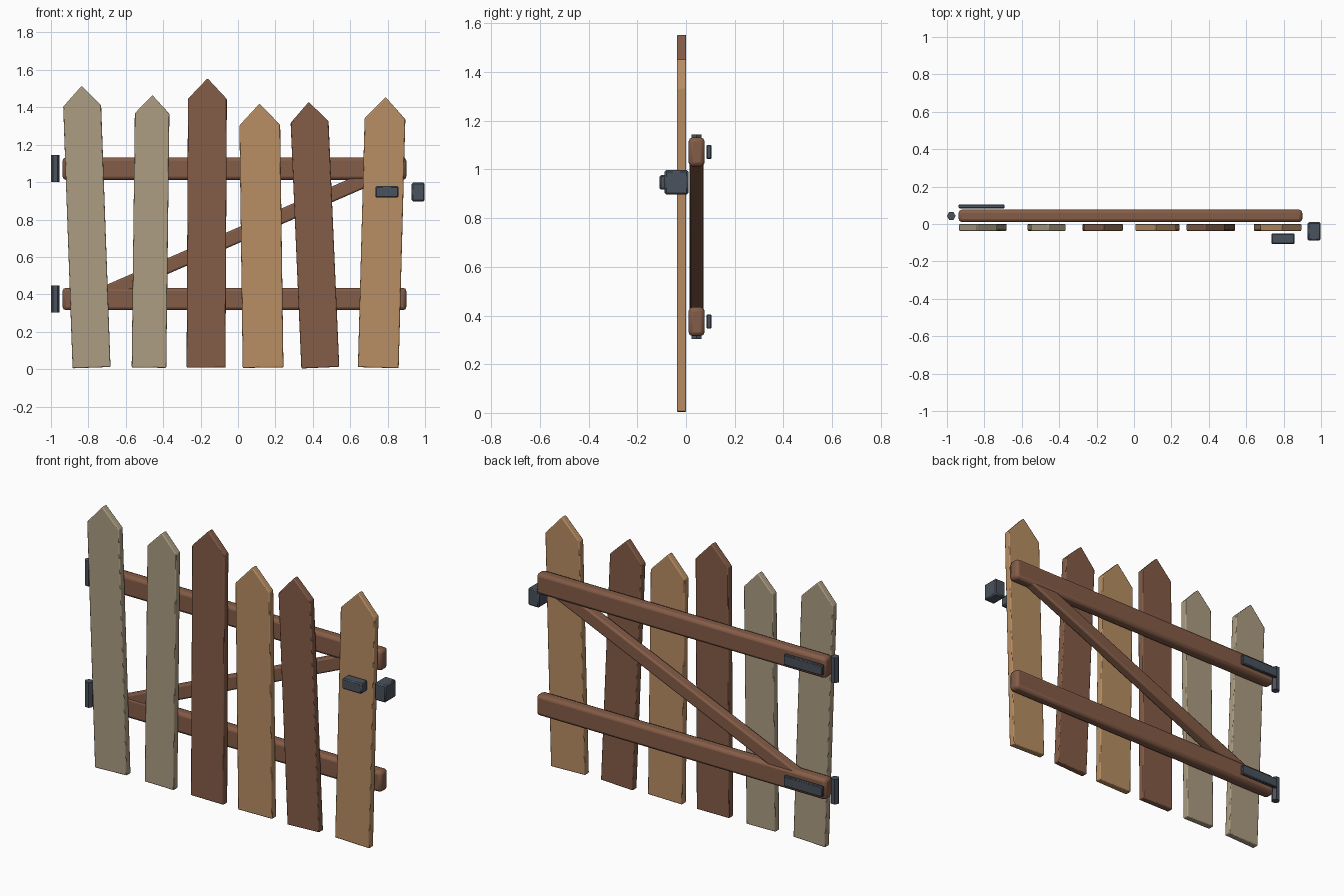
import bpy
import bmesh
from math import atan2, hypot, pi
from mathutils import Matrix

cube = bpy.data.objects.get("Cube")
if cube:
    bpy.data.objects.remove(cube, do_unlink=True)


def linear(c):
    c /= 255
    return c / 12.92 if c <= 0.04045 else ((c + 0.055) / 1.055) ** 2.4


def material(name, rgb):
    mat = bpy.data.materials.new(name)
    colour = [linear(c) for c in rgb] + [1]
    mat.diffuse_color = colour
    mat.use_nodes = True
    mat.node_tree.nodes["Principled BSDF"].inputs["Base Color"].default_value = colour
    return mat


weathered = material("weathered wood", (172, 157, 130))
brown = material("brown wood", (132, 92, 71))
tan = material("tan wood", (184, 142, 99))
iron = material("dark iron", (74, 82, 93))


def finish(name, bm, mat, bevel, segments=2):
    """Turn a bmesh into an object with softened edges."""
    bmesh.ops.recalc_face_normals(bm, faces=bm.faces[:])
    mesh = bpy.data.meshes.new(name)
    bm.to_mesh(mesh)
    bm.free()
    mesh.materials.append(mat)
    obj = bpy.data.objects.new(name, mesh)
    bpy.context.collection.objects.link(obj)
    if bevel:
        mod = obj.modifiers.new("soft edges", "BEVEL")
        mod.width = bevel
        mod.segments = segments
        mod.limit_method = "ANGLE"
    bpy.ops.object.select_all(action="DESELECT")
    obj.select_set(True)
    bpy.context.view_layer.objects.active = obj
    bpy.ops.object.shade_smooth_by_angle(angle=pi / 5)
    return obj


def box(name, low, high, mat, bevel, segments=2, turn=0):
    """Box between two corners, turned about y through its centre."""
    size = [b - a for a, b in zip(low, high)]
    centre = [(a + b) / 2 for a, b in zip(low, high)]
    bm = bmesh.new()
    bmesh.ops.create_cube(bm, size=1, matrix=Matrix.Translation(centre)
                          @ Matrix.Rotation(turn, 4, "Y") @ Matrix.Diagonal((*size, 1)))
    return finish(name, bm, mat, bevel, segments)


def picket(name, foot, tip, top, width, mat):
    """Pointed board leaning from its foot x to its tip x."""
    length, half = top - 0.008, width / 2
    shoulder = length - width * 0.53
    outline = [(-half, 0), (half, 0), (half, shoulder), (0, length), (-half, shoulder)]
    bm = bmesh.new()
    face = bm.faces.new([bm.verts.new((x, -0.037, z)) for x, z in outline])
    ext = bmesh.ops.extrude_face_region(bm, geom=[face])
    moved = [g for g in ext["geom"] if isinstance(g, bmesh.types.BMVert)]
    bmesh.ops.translate(bm, verts=moved, vec=(0, 0.038, 0))
    lean = atan2(tip - foot, length)
    bm.transform(Matrix.Translation((foot, 0, 0.008)) @ Matrix.Rotation(lean, 4, "Y"))
    finish(name, bm, mat, 0.005)


# Pickets: foot x, tip x, top height, width
pickets = [
    (-0.783, -0.837, 1.515, 0.203, weathered),
    (-0.476, -0.458, 1.465, 0.185, weathered),
    (-0.171, -0.163, 1.555, 0.208, brown),
    (0.134, 0.115, 1.42, 0.218, tan),
    (0.44, 0.378, 1.43, 0.203, brown),
    (0.75, 0.789, 1.455, 0.218, tan),
]
for i, spec in enumerate(pickets):
    picket(f"picket_{i + 1}", *spec)

# Rails with a hinge strap and a six-sided hinge barrel each
for label, z in (("lower", 0.375), ("upper", 1.072)):
    box(f"{label}_rail", (-0.938, 0.01, z - 0.06), (0.9, 0.077, z + 0.06), brown, 0.018)
    box(f"{label}_hinge_strap", (-0.938, 0.084, z - 0.029), (-0.692, 0.105, z + 0.029), iron, 0.004, 1)
    bm = bmesh.new()
    bmesh.ops.create_cone(bm, cap_ends=True, segments=6, radius1=0.0235, radius2=0.0235,
                          depth=0.144, matrix=Matrix.Translation((-0.977, 0.043, z))
                          @ Matrix.Rotation(pi / 2, 4, "Z"))
    xs = [v.co.x for v in bm.verts]
    # Keep a corner of the barrel pointing outwards
    if max(xs) - min(xs) < 0.045:
        bmesh.ops.rotate(bm, verts=bm.verts[:], cent=(-0.977, 0.043, z),
                         matrix=Matrix.Rotation(pi / 6, 3, "Z"))
    finish(f"{label}_hinge_barrel", bm, iron, 0)

# Diagonal brace between the rails
run, rise = 1.58, 0.69
half = hypot(run, rise) / 2
box("diagonal_brace", (-half, 0.014, 0.676), (half, 0.072, 0.754), brown, 0.01,
    turn=-atan2(rise, run))

# Latch bar and its catch
box("latch_bar", (0.735, -0.108, 0.917), (0.858, -0.05, 0.978), iron, 0.006, 1)
box("latch_catch", (0.928, -0.088, 0.897), (0.998, 0.01, 0.997), iron, 0.007, 1)
